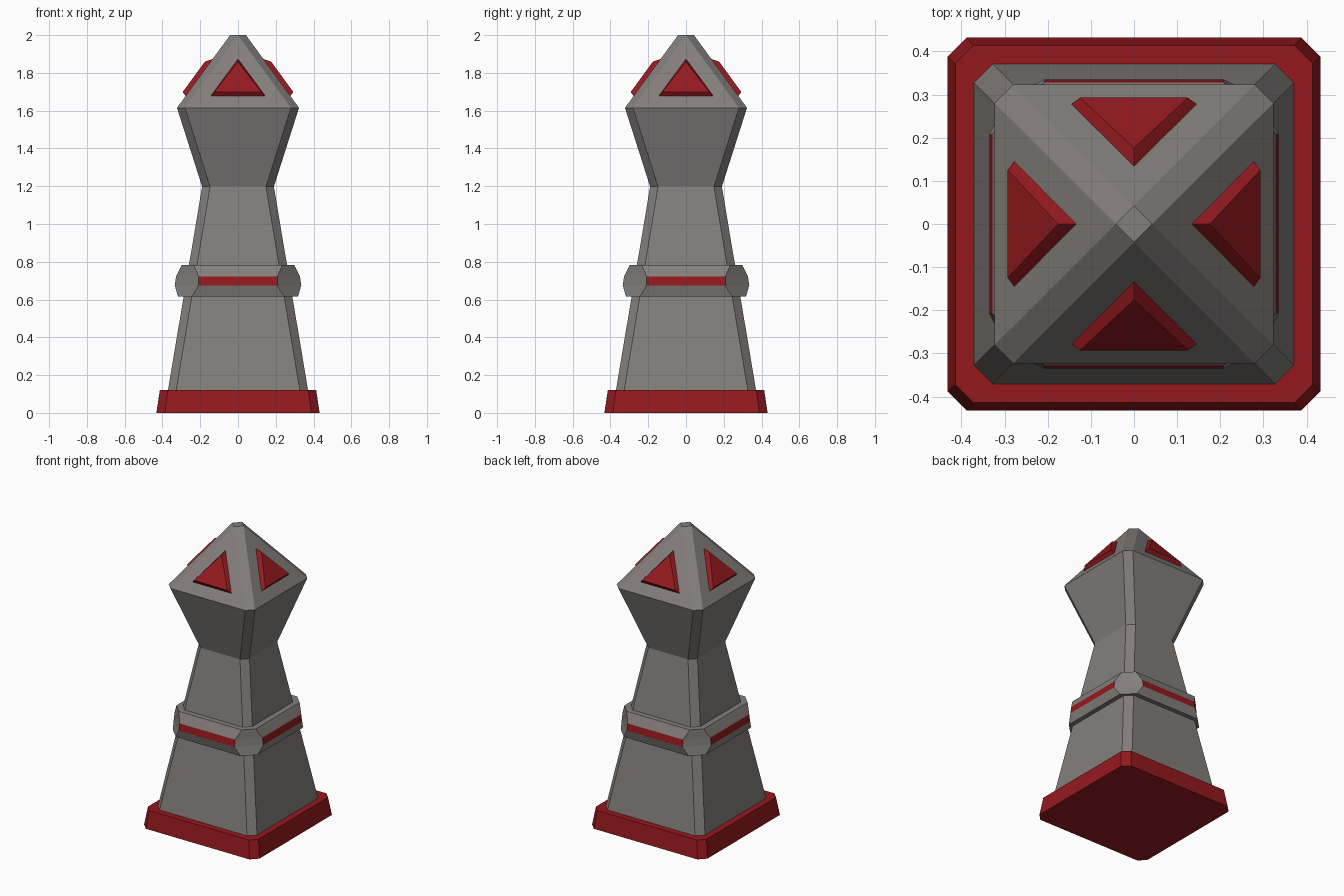
import bpy, bmesh
from math import pi
from mathutils import Matrix

if "Cube" in bpy.data.objects:
    bpy.data.objects.remove(bpy.data.objects["Cube"])

red = bpy.data.materials.new("red")
red.diffuse_color = (0.30, 0.010, 0.013, 1)
red.use_nodes = True
red.node_tree.nodes["Principled BSDF"].inputs["Base Color"].default_value = red.diffuse_color
grey = bpy.data.materials.new("grey")
grey.diffuse_color = (0.23, 0.21, 0.20, 1)
grey.use_nodes = True
grey.node_tree.nodes["Principled BSDF"].inputs["Base Color"].default_value = grey.diffuse_color


def finish(bm, name, mats):
    bmesh.ops.remove_doubles(bm, verts=bm.verts, dist=1e-4)
    bmesh.ops.recalc_face_normals(bm, faces=bm.faces)
    me = bpy.data.meshes.new(name)
    bm.to_mesh(me)
    bm.free()
    for m in mats:
        me.materials.append(m)
    ob = bpy.data.objects.new(name, me)
    bpy.context.collection.objects.link(ob)
    return ob


def loft(name, profile, mats, stripe=None):
    """Stack chamfered squares (half width, chamfer start, z); stripe = level with second material."""
    bm = bmesh.new()
    rings = []
    for h, c, z in profile:
        pts = [(c, -h), (h, -c), (h, c), (c, h), (-c, h), (-h, c), (-h, -c), (-c, -h)]
        rings.append([bm.verts.new((x, y, z)) for x, y in pts])
    for level, (a, b) in enumerate(zip(rings, rings[1:])):
        for i in range(8):
            j = (i + 1) % 8
            f = bm.faces.new((a[i], a[j], b[j], b[i]))
            if level == stripe and i % 2:      # long sides only
                f.material_index = 1
    bm.faces.new(rings[0][::-1])
    bm.faces.new(rings[-1])
    return finish(bm, name, mats)


# Plinth
loft("plinth", [(0.432, 0.388, 0), (0.414, 0.372, 0.12)], [red])

# Tapered shaft, flared head and pyramid roof
loft("shaft_and_roof", [(0.371, 0.327, 0.12), (0.19, 0.148, 1.198),
                        (0.323, 0.28, 1.615), (0.042, 0.0, 2.0)], [grey])

# Band with octagonal corner facets and a red stripe on each side
loft("band", [(0.318, 0.243, 0.617), (0.335, 0.208, 0.675),
              (0.328, 0.208, 0.722), (0.297, 0.235, 0.784)], [grey, red], stripe=1)


# Raised triangular panels on the four roof faces
def roof_y(z):
    return 0.323 - 0.73 * (z - 1.615)


for k, side in enumerate(("front", "right", "back", "left")):
    bm = bmesh.new()
    tris = []
    for w, z0, z1, lift in ((0.145, 1.677, 1.874, 0.0), (0.125, 1.699, 1.859, 0.031)):
        pts = [(-w, z0), (w, z0), (0, z1)]
        tris.append([bm.verts.new((x, -roof_y(z) - lift, z)) for x, z in pts])
    low, high = tris
    for i in range(3):
        j = (i + 1) % 3
        bm.faces.new((low[i], low[j], high[j], high[i]))
    bm.faces.new(low[::-1])
    bm.faces.new(high)
    bm.transform(Matrix.Rotation(k * pi / 2, 4, 'Z'))
    finish(bm, side + "_roof_panel", [red])
